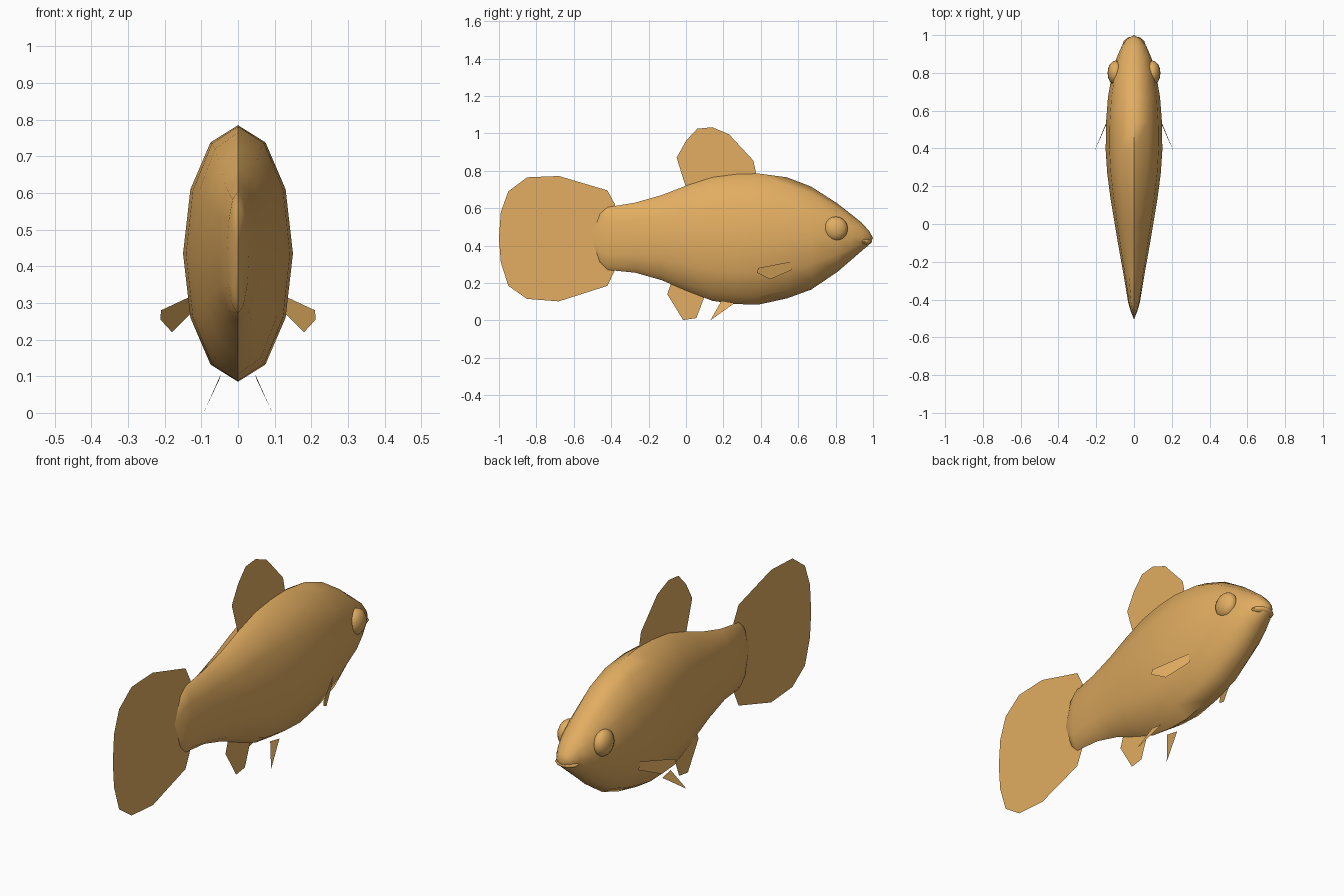
import bpy, bmesh
from math import sin, cos, tau, radians
from mathutils import Vector

if "Cube" in bpy.data.objects:
    bpy.data.objects.remove(bpy.data.objects["Cube"])

# One golden colour for the whole fish
COLOR = (0.76, 0.42, 0.12, 1)
gold = bpy.data.materials.new("golden_tan")
gold.use_nodes = True
gold.diffuse_color = COLOR
bsdf = next(n for n in gold.node_tree.nodes if n.type == "BSDF_PRINCIPLED")
bsdf.inputs["Base Color"].default_value = COLOR


def finish(name, bm, smooth=False):
    """Turn a bmesh into a coloured object."""
    bmesh.ops.recalc_face_normals(bm, faces=bm.faces)
    mesh = bpy.data.meshes.new(name)
    bm.to_mesh(mesh)
    bm.free()
    mesh.materials.append(gold)
    obj = bpy.data.objects.new(name, mesh)
    bpy.context.collection.objects.link(obj)
    if smooth:
        bpy.ops.object.select_all(action="DESELECT")
        obj.select_set(True)
        bpy.context.view_layer.objects.active = obj
        bpy.ops.object.shade_smooth_by_angle(angle=radians(60))
    return obj


def fin(name, points):
    """Thin single-sheet fin from its outline."""
    bm = bmesh.new()
    bm.faces.new([bm.verts.new(p) for p in points])
    return finish(name, bm)


def flat_fin(name, outline):
    return fin(name, [(0, y, z) for y, z in outline])


def ellipsoid(name, centre, radii, segments=16, rings=10):
    bm = bmesh.new()
    bmesh.ops.create_uvsphere(bm, u_segments=segments, v_segments=rings, radius=1)
    bmesh.ops.scale(bm, vec=Vector(radii), verts=bm.verts)
    bmesh.ops.translate(bm, vec=Vector(centre), verts=bm.verts)
    return finish(name, bm, True)


# Body: twelve-sided oval sections (y, half width, bottom z, top z)
sections = [
    (-0.46, 0.018, 0.31, 0.57), (-0.42, 0.03, 0.27, 0.605),
    (-0.27, 0.055, 0.255, 0.63), (-0.13, 0.08, 0.215, 0.67),
    (0.0, 0.102, 0.16, 0.72), (0.14, 0.125, 0.105, 0.765),
    (0.27, 0.142, 0.087, 0.782), (0.39, 0.15, 0.085, 0.785),
    (0.54, 0.148, 0.118, 0.765), (0.67, 0.138, 0.165, 0.715),
    (0.81, 0.114, 0.26, 0.625), (0.88, 0.092, 0.32, 0.57),
    (0.94, 0.066, 0.372, 0.522), (0.98, 0.038, 0.405, 0.477),
]
SIDES = 12
bm = bmesh.new()
loops = []
for y, w, low, high in sections:
    mid, h = (low + high) / 2, (high - low) / 2
    loops.append([bm.verts.new((w * sin(tau * i / SIDES), y, mid + h * cos(tau * i / SIDES)))
                  for i in range(SIDES)])
for a, b in zip(loops, loops[1:]):
    for i in range(SIDES):
        j = (i + 1) % SIDES
        bm.faces.new((a[i], a[j], b[j], b[i]))
for loop, tip_y in ((loops[0], -0.505), (loops[-1], 1.0)):
    tip = bm.verts.new((0, tip_y, 0.44))
    for i in range(SIDES):
        bm.faces.new((loop[i], loop[(i + 1) % SIDES], tip))
finish("body", bm, True)

# Lower lip
ellipsoid("lower_lip", (0, 0.945, 0.422), (0.062, 0.05, 0.02), 12, 8)

# Tail, back and rear belly fins on the centre line
flat_fin("tail_fin", [
    (-0.38, 0.62), (-0.42, 0.695), (-0.68, 0.772), (-0.85, 0.765),
    (-0.95, 0.69), (-0.99, 0.58), (-1.0, 0.44), (-0.99, 0.31),
    (-0.95, 0.185), (-0.85, 0.115), (-0.68, 0.102), (-0.42, 0.185), (-0.38, 0.27)])
flat_fin("dorsal_fin", [
    (0.0, 0.71), (-0.05, 0.87), (0.0, 0.96), (0.06, 1.025),
    (0.14, 1.033), (0.23, 0.995), (0.36, 0.855), (0.378, 0.77)])
flat_fin("anal_fin", [
    (-0.08, 0.2), (-0.1, 0.14), (-0.015, 0.002), (0.055, 0.012), (0.1, 0.13)])

# Paired parts
for side, s in (("left", 1), ("right", -1)):
    ellipsoid(side + "_eye", (s * 0.098, 0.8, 0.49), (0.042, 0.065, 0.065))
    fin(side + "_pectoral_fin", [
        (s * 0.135, 0.565, 0.315), (s * 0.21, 0.385, 0.28), (s * 0.212, 0.38, 0.255),
        (s * 0.18, 0.45, 0.22), (s * 0.13, 0.565, 0.27)])
    fin(side + "_pelvic_fin", [
        (s * 0.047, 0.19, 0.105), (s * 0.094, 0.13, 0), (s * 0.05, 0.26, 0.093)])
